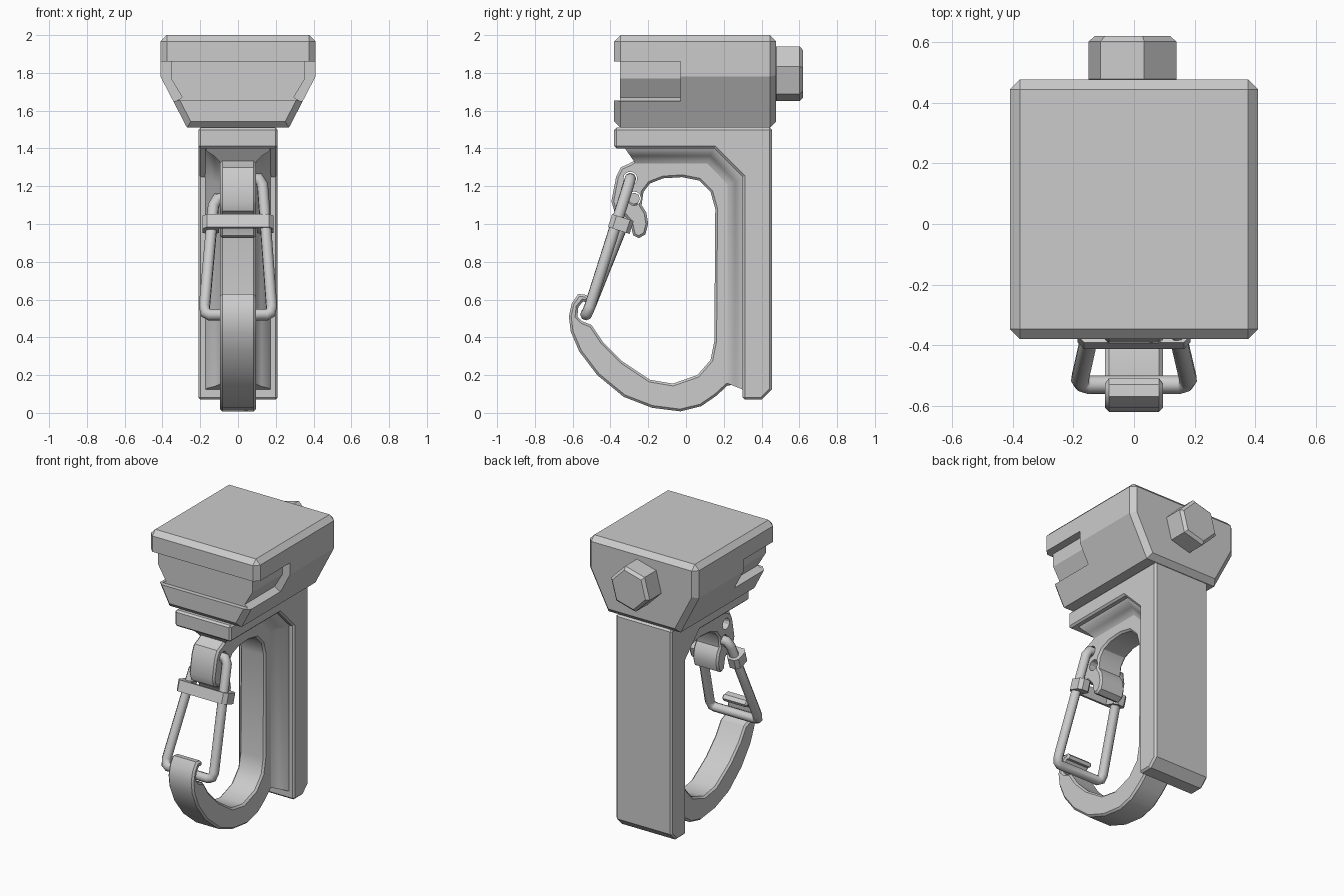
import bpy, bmesh, math
from mathutils import Matrix

if "Cube" in bpy.data.objects:
    bpy.data.objects.remove(bpy.data.objects["Cube"])


def make_object(name, bm):
    bmesh.ops.recalc_face_normals(bm, faces=bm.faces)
    me = bpy.data.meshes.new(name)
    bm.to_mesh(me)
    bm.free()
    ob = bpy.data.objects.new(name, me)
    bpy.context.collection.objects.link(ob)
    return ob


def prism(name, pts, axis, a, b):
    """Extrude a 2D outline along x (outline yz), y (outline xz) or z (outline xy)."""
    place = {'x': lambda p, t: (t, p[0], p[1]),
             'y': lambda p, t: (p[0], t, p[1]),
             'z': lambda p, t: (p[0], p[1], t)}[axis]
    bm = bmesh.new()
    lo = [bm.verts.new(place(p, a)) for p in pts]
    hi = [bm.verts.new(place(p, b)) for p in pts]
    bm.faces.new(lo)
    bm.faces.new(hi)
    n = len(pts)
    for i in range(n):
        j = (i + 1) % n
        bm.faces.new((lo[i], lo[j], hi[j], hi[i]))
    return make_object(name, bm)


def bevel(ob, width, angle=60, segments=1):
    m = ob.modifiers.new("bevel", 'BEVEL')
    m.width, m.segments = width, segments
    m.limit_method, m.angle_limit = 'ANGLE', math.radians(angle)


def cut(ob, cutter):
    m = ob.modifiers.new("cut", 'BOOLEAN')
    m.operation, m.solver, m.object = 'DIFFERENCE', 'EXACT', cutter
    cutter.hide_render = True
    cutter.hide_set(True)


def circle(cx, cy, r, n, turn=0):
    return [(cx + r * math.cos(turn + 2 * math.pi * i / n),
             cy + r * math.sin(turn + 2 * math.pi * i / n)) for i in range(n)]


def smooth(ob, angle=30):
    bpy.ops.object.select_all(action='DESELECT')
    ob.select_set(True)
    bpy.context.view_layer.objects.active = ob
    bpy.ops.object.shade_smooth_by_angle(angle=math.radians(angle))


# Head block with a recess around the front half
head = prism("head_block", [(-.27, 1.51), (.27, 1.51), (.41, 1.78), (.41, 2),
                            (-.41, 2), (-.41, 1.78)], 'y', -.38, .477)
bevel(head, .033, 70)
for side in (-1, 1):
    recess = [(.355, 1.86), (.355, 1.77), (.295, 1.67), (.33, 1.65), (.6, 1.65), (.6, 1.86)]
    cut(head, prism("side_recess_cutter", [(side * x, z) for x, z in recess],
                    'y', -.6, -.03))
cut(head, prism("front_recess_cutter", [(-.6, 1.655), (.6, 1.655), (.6, 1.86), (-.6, 1.86)],
                'y', -.6, -.35))

# Hexagonal bolt at the back
bolt = prism("hex_bolt", circle(-.005, 1.795, .15, 6, math.radians(15)), 'y', .46, .62)
bevel(bolt, .018, 70)

# Neck and back spine
spine = prism("spine", [(-.38, 1.51), (-.38, 1.40), (.15, 1.40), (.30, 1.25), (.30, .07),
                        (.40, .07), (.455, .125), (.455, 1.51)], 'x', -.21, .21)
bevel(spine, .012, 60)

# Flared fillet joining the hook to the spine
bm = bmesh.new()
section = [(.175, 0), (.165, .025), (.125, .05), (.10, .075), (.085, .12)]
section += [(-x, d) for x, d in reversed(section)]
rings = []
for x, d in section:
    path = [(.31 - d, .12 + .4 * d), (.31 - d, 1.245 - .4 * d),
            (.15 - .4 * d, 1.41 - d), (-.33 + .7 * d, 1.41 - d)]
    rings.append([bm.verts.new((x, y, z)) for y, z in path])
for i, ring in enumerate(rings):
    nxt = rings[(i + 1) % len(rings)]
    for k in range(3):
        bm.faces.new((ring[k], ring[k + 1], nxt[k + 1], nxt[k]))
bm.faces.new([r[0] for r in rings])
bm.faces.new([r[-1] for r in rings])
smooth(make_object("fillet_web", bm), 40)

# Hook: outer curve, joint with the spine, pivot nose, inner opening, tip lip
outline = [(-.53, .625), (-.57, .63), (-.605, .58), (-.62, .51), (-.61, .43), (-.565, .325),
           (-.47, .20), (-.33, .085), (-.18, .027), (-.03, .008), (.08, .035), (.16, .09),
           (.22, .145), (.27, .15), (.32, .12), (.34, .2), (.34, 1.25), (.17, 1.42),
           (-.26, 1.42), (-.265, 1.34), (-.30, 1.32), (-.345, 1.30), (-.37, 1.25),
           (-.395, 1.12), (-.38, 1.07), (-.33, 1.05), (-.295, 1.01), (-.28, .94),
           (-.25, .925), (-.215, .945), (-.20, 1.0), (-.21, 1.06), (-.235, 1.10),
           (-.225, 1.17), (-.19, 1.215), (-.12, 1.242), (-.02, 1.248), (.07, 1.23),
           (.13, 1.17), (.155, 1.08), (.15, .38), (.13, .28), (.06, .20), (-.07, .155),
           (-.19, .175), (-.34, .275), (-.44, .375), (-.50, .465), (-.55, .485),
           (-.575, .51), (-.57, .56), (-.545, .59), (-.52, .585), (-.51, .605)]
hook = prism("hook", outline, 'x', -.095, .095)
bevel(hook, .012, 75)
for y, z in ((-.295, 1.24), (-.275, 1.135)):
    cut(hook, prism("pivot_hole_cutter", circle(y, z, .037, 12), 'x', -.3, .3))
smooth(hook)

# Bent wire gate with staggered ends in the pivot holes
pts = [(.05, -.295, 1.24), (.11, -.295, 1.24), (.13, -.305, 1.205), (.178, -.51, .56),
       (.172, -.523, .53), (.15, -.53, .52), (-.15, -.53, .52), (-.172, -.523, .53),
       (-.178, -.51, .56), (-.13, -.295, 1.095), (-.11, -.275, 1.135), (-.05, -.275, 1.135)]
curve = bpy.data.curves.new("wire_gate", 'CURVE')
curve.dimensions = '3D'
curve.bevel_depth, curve.bevel_resolution, curve.use_fill_caps = .031, 2, True
spline = curve.splines.new('POLY')
spline.points.add(len(pts) - 1)
for p, co in zip(spline.points, pts):
    p.co = (*co, 1)
wire = bpy.data.objects.new("wire_gate", curve)
bpy.context.collection.objects.link(wire)
bpy.ops.object.select_all(action='DESELECT')
wire.select_set(True)
bpy.context.view_layer.objects.active = wire
bpy.ops.object.convert(target='MESH')
smooth(bpy.context.view_layer.objects.active, 50)

# Strap clamped across the two gate legs
half = [(.165, -.06), (.187, -.035), (.187, .04), (.165, .06), (.12, .06), (.10, .04), (.10, -.035)]
strap = prism("gate_strap", half + [(-x, y) for x, y in reversed(half)], 'z', -.036, .036)
strap.data.transform(Matrix.Translation((0, -.345, 1.0)) @ Matrix.Rotation(-.309, 4, 'X'))
